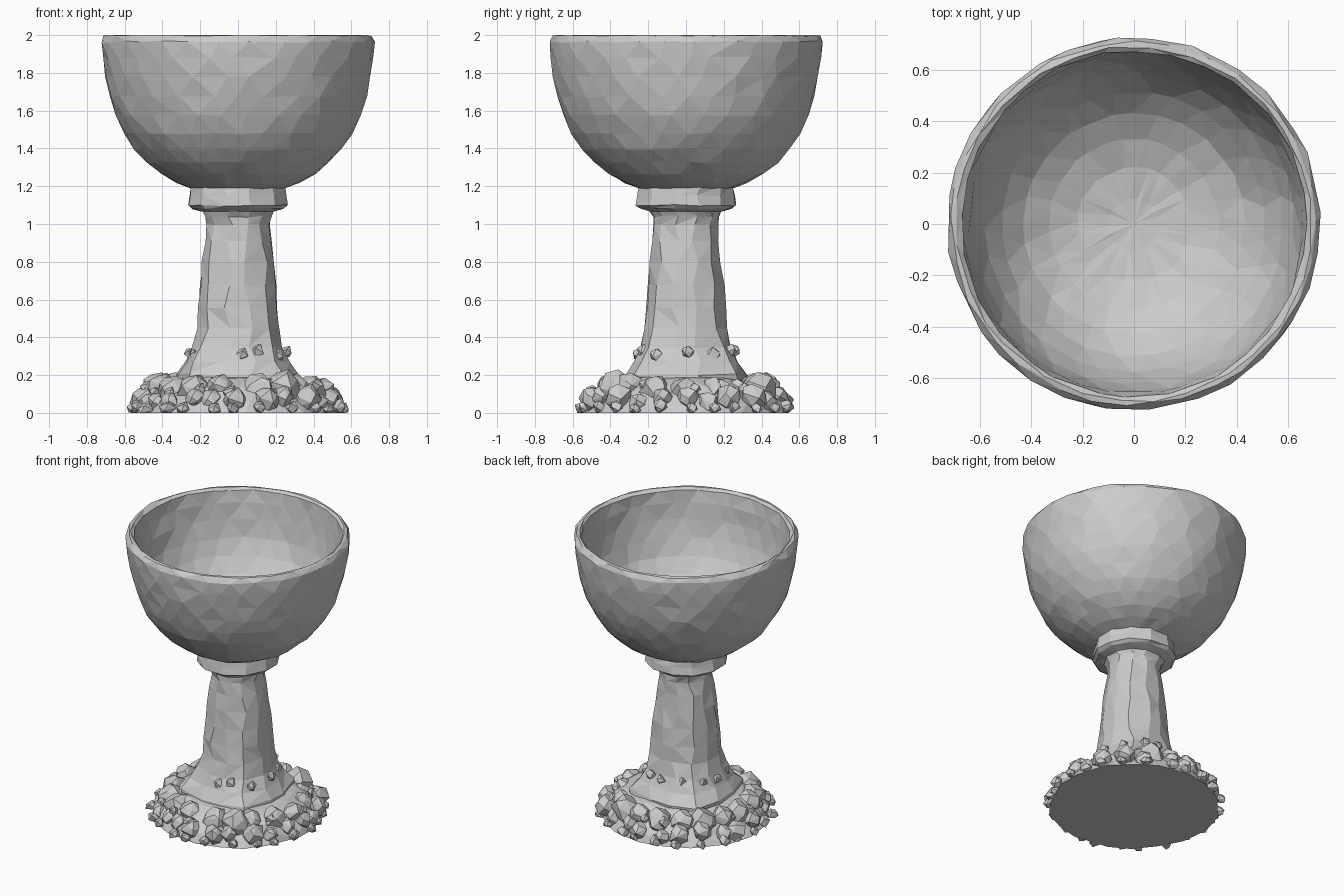
import bpy, bmesh, math, random
from mathutils import Vector

random.seed(7)
cube = bpy.data.objects.get("Cube")
if cube:
    bpy.data.objects.remove(cube)

# One plain stone colour
stone = bpy.data.materials.new("grey stone")
stone.use_nodes = True
GREY = (0.6, 0.6, 0.6, 1)
stone.diffuse_color = GREY
stone.node_tree.nodes["Principled BSDF"].inputs["Base Color"].default_value = GREY


def finish(bm, name):
    bmesh.ops.recalc_face_normals(bm, faces=bm.faces[:])
    mesh = bpy.data.meshes.new(name)
    bm.to_mesh(mesh)
    bm.free()
    mesh.materials.append(stone)
    obj = bpy.data.objects.new(name, mesh)
    bpy.context.collection.objects.link(obj)
    return obj


def chipped_lathe(name, profile, sides, rough, stagger=0.5, wobble=0.25):
    """Revolve (radius, z, squareness) into a roughly carved, faceted solid."""
    bm = bmesh.new()
    rings = []
    top, low = max(p[1] for p in profile), min(p[1] for p in profile)
    for i, (r, z, square) in enumerate(profile):
        ring = []
        chip = min(rough, r * 0.03)
        for k in range(sides):
            turn = 0.5 + stagger * (i % 2) + random.uniform(-wobble, wobble)
            a = 2 * math.pi * (k + turn) / sides
            c, s = math.cos(a), math.sin(a)
            power = 2 + square
            rad = r / (abs(c) ** power + abs(s) ** power) ** (1 / power)
            rad += random.uniform(-chip, chip)
            dz = 0 if z in (top, low) else random.uniform(-chip, chip)
            ring.append(bm.verts.new((rad * c, rad * s, z + dz)))
        rings.append(ring)
    for i in range(len(rings) - 1):
        lo, hi = rings[i], rings[i + 1]
        for k in range(sides):
            n = (k + 1) % sides
            if i % 2 == 0:
                bm.faces.new((lo[k], lo[n], hi[k]))
                bm.faces.new((lo[n], hi[n], hi[k]))
            else:
                bm.faces.new((lo[k], lo[n], hi[n]))
                bm.faces.new((lo[k], hi[n], hi[k]))
    bm.faces.new(rings[0])
    bm.faces.new(rings[-1])
    return finish(bm, name)


def add_rock(bm, centre, size, points):
    """Add an angular boulder, flattened where it meets the ground."""
    rock = bmesh.new()
    for i in range(points):
        # Evenly spread, jittered points on a sphere
        h = 1 - 2 * (i + 0.5) / points
        a = i * 2.4 + random.uniform(-0.35, 0.35)
        w = math.sqrt(1 - h * h)
        d = Vector((w * math.cos(a), w * math.sin(a), h))
        p = Vector(centre) + d * size * random.uniform(0.85, 1.1)
        p.z = max(p.z, 0)
        rock.verts.new(p)
    hull = bmesh.ops.convex_hull(rock, input=rock.verts[:])
    junk = set(hull["geom_interior"]) | set(hull["geom_unused"])
    bmesh.ops.delete(rock, geom=[v for v in junk if isinstance(v, bmesh.types.BMVert)],
                     context="VERTS")
    temp = bpy.data.meshes.new("rock")
    rock.to_mesh(temp)
    rock.free()
    bm.from_mesh(temp)
    bpy.data.meshes.remove(temp)


def rock_ring(name, count, radius, height, size, points, spread):
    bm = bmesh.new()
    for k in range(count):
        a = 2 * math.pi * (k + random.uniform(-0.25, 0.25)) / count
        r = radius + random.uniform(-spread, spread)
        z = height + random.uniform(-spread, spread)
        s = size * random.uniform(0.8, 1.15)
        add_rock(bm, (r * math.cos(a), r * math.sin(a), z), s, points)
    return finish(bm, name)


# Hollow bowl: outer wall, thick rim, inner wall
outer = [(0.24, 1.185), (0.33, 1.22), (0.41, 1.265), (0.485, 1.325), (0.55, 1.395),
         (0.605, 1.48), (0.65, 1.575), (0.68, 1.675), (0.703, 1.78), (0.718, 1.88),
         (0.726, 1.965), (0.708, 1.997)]
inner = [(0.672, 1.985), (0.662, 1.9), (0.648, 1.79), (0.622, 1.67), (0.578, 1.56),
         (0.512, 1.46), (0.43, 1.38), (0.33, 1.32), (0.22, 1.28), (0.1, 1.262),
         (0.01, 1.258)]
rim = [(0.69, 2.0)]
chipped_lathe("bowl", [(r, z, 0) for r, z in outer + rim + inner], 28, 0.005)

# Collar between bowl and stem
chipped_lathe("collar", [(0.19, 1.065, 0), (0.25, 1.08, 0), (0.272, 1.1, 0),
                         (0.262, 1.15, 0), (0.257, 1.2, 0)], 12, 0.005, 0, 0.1)

# Tapering stem growing out of a rounded square foot
chipped_lathe("stem", [(0.325, 0.12, 1.5), (0.32, 0.2, 1.5), (0.275, 0.27, 1.2),
                       (0.238, 0.35, 0.8), (0.222, 0.45, 0.5), (0.213, 0.56, 0.4),
                       (0.202, 0.68, 0.4), (0.19, 0.8, 0.3), (0.178, 0.91, 0.2),
                       (0.172, 1.0, 0), (0.18, 1.04, 0), (0.205, 1.085, 0)],
              12, 0.008, 0, 0.2)

# Broad ground disc
chipped_lathe("base", [(0.55, 0, 0), (0.51, 0.06, 0), (0.45, 0.13, 0),
                       (0.37, 0.18, 0), (0.3, 0.19, 0)], 18, 0.012)

# Boulders heaped round the base, and pebbles set into the foot
rock_ring("large_boulders", 18, 0.425, 0.125, 0.088, 20, 0.015)
rock_ring("outer_boulders", 24, 0.505, 0.07, 0.068, 16, 0.02)
rock_ring("edge_stones", 24, 0.55, 0.025, 0.04, 11, 0.012)
rock_ring("gap_stones", 16, 0.47, 0.12, 0.04, 11, 0.025)
rock_ring("foot_pebbles", 12, 0.25, 0.32, 0.04, 9, 0.014)
